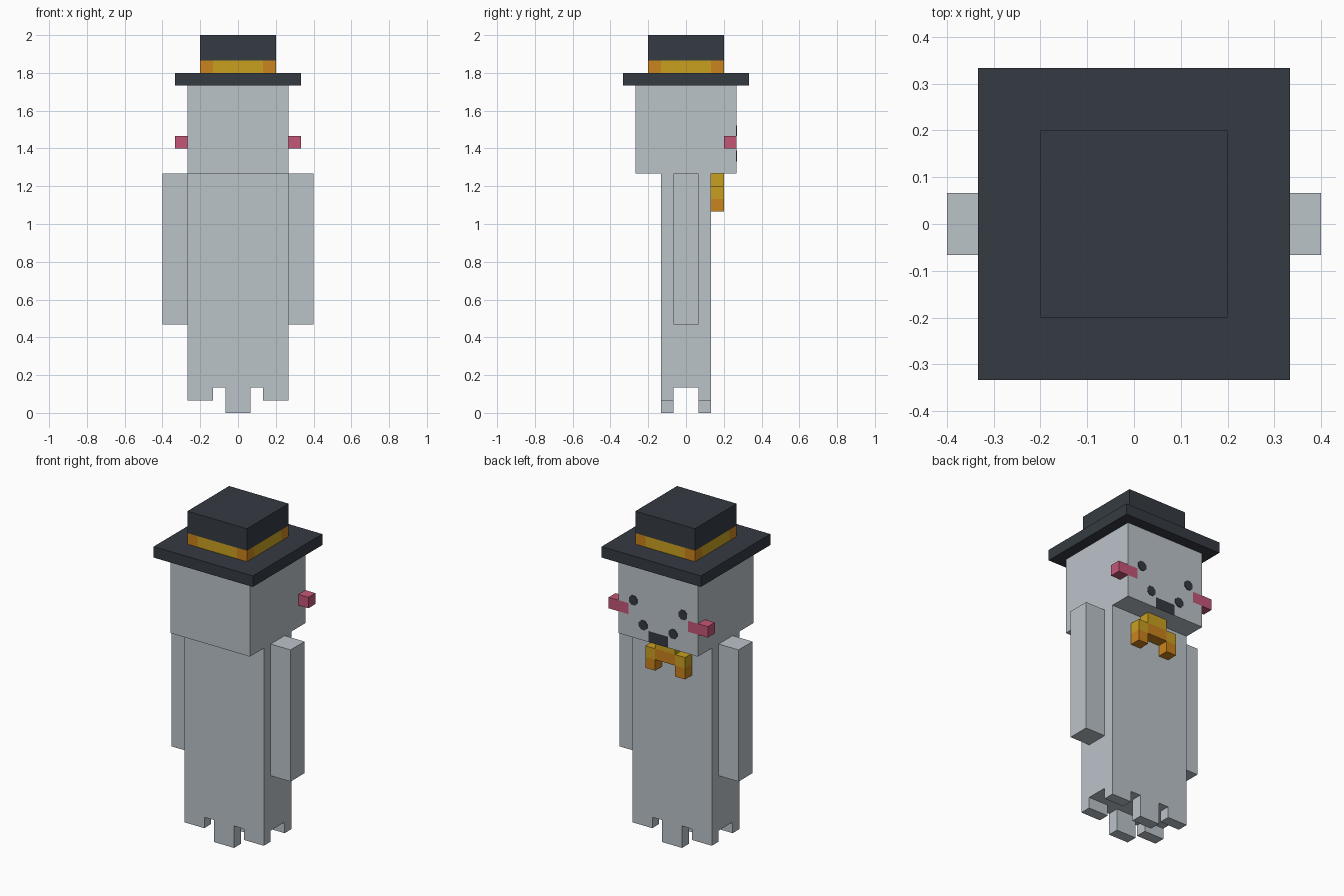
import bpy, bmesh, math
from itertools import product
from mathutils import Matrix, Vector

if "Cube" in bpy.data.objects:
    bpy.data.objects.remove(bpy.data.objects["Cube"])

U = 2 / 30  # one block of the grid


def material(name, hex_code):
    def linear(c):
        return c / 12.92 if c <= 0.04045 else ((c + 0.055) / 1.055) ** 2.4
    m = bpy.data.materials.new(name)
    m.diffuse_color = [linear(int(hex_code[i:i + 2], 16) / 255) for i in (0, 2, 4)] + [1]
    m.use_nodes = True
    m.node_tree.nodes["Principled BSDF"].inputs["Base Color"].default_value = m.diffuse_color
    return m


GREY, COAL, GOLD, ORANGE, PINK = (
    material("pale_grey", "BBC3C9"), material("coal", "353B42"), material("gold", "C9A020"),
    material("orange", "CA831E"), material("pink", "C45777"))


def finish(name, bm, mats):
    mesh = bpy.data.meshes.new(name)
    bm.to_mesh(mesh)
    bm.free()
    for m in mats:
        mesh.materials.append(m)
    obj = bpy.data.objects.new(name, mesh)
    bpy.context.collection.objects.link(obj)
    return obj


def blocks(name, boxes, mats, paint=lambda cell, side: 0):
    """Closed skin around a union of boxes (x0, x1, y0, y1, z0, z1) in grid blocks."""
    cells = set()
    for x0, x1, y0, y1, z0, z1 in boxes:
        cells |= set(product(range(x0, x1), range(y0, y1), range(z0, z1)))
    bm = bmesh.new()
    for cell in sorted(cells):
        for axis, sign in product(range(3), (-1, 1)):
            side = Vector([sign if i == axis else 0 for i in range(3)])
            if tuple(int(c + s) for c, s in zip(cell, side)) in cells:
                continue
            a = Vector([i == (axis + 1) % 3 for i in range(3)]) * 0.5
            b = side.cross(a)
            mid = Vector(cell) + Vector((0.5, 0.5, 0.5)) + side * 0.5
            quad = [mid - a - b, mid + a - b, mid + a + b, mid - a + b]
            face = bm.faces.new([bm.verts.new(p * U) for p in quad])
            face.material_index = paint(cell, tuple(int(s) for s in side))
    bmesh.ops.remove_doubles(bm, verts=bm.verts, dist=U * 0.01)
    bmesh.ops.dissolve_limit(bm, angle_limit=0.01, verts=bm.verts, edges=bm.edges,
                             delimit={'MATERIAL'})
    return finish(name, bm, mats)


# Body with a ragged fringe along its front and back hem
hem = [(x0, x1, y, y + 1, z, 2) for y in (-2, 1)
       for x0, x1, z in ((-4, -2, 1), (-1, 1, 0), (2, 4, 1))]
blocks("body", [(-4, 4, -2, 2, 2, 19)] + hem, [GREY])

# Arms and cheek knobs
for label, s in (("left", -1), ("right", 1)):
    x0, x1 = sorted((4 * s, 6 * s))
    blocks(label + "_arm", [(x0, x1, -1, 1, 7, 19)], [GREY])
    x0, x1 = sorted((4 * s, 5 * s))
    blocks(label + "_cheek", [(x0, x1, 3, 4, 21, 22)], [PINK])


# Head: mouth and cheek patches are faces on the +y side
def face_paint(cell, side):
    x, y, z = cell
    if side == (0, 1, 0):
        if x in (-1, 0) and z == 19:
            return 1
        if x in (-4, 3) and z == 21:
            return 2
    return 0


blocks("head", [(-4, 4, -4, 4, 19, 26)], [GREY, COAL, PINK], face_paint)

# Eyes and mouth corners: thin eight-sided coal buttons
for part, x, z in (("eye", 2.5, 22.4), ("mouth_corner", 1.5, 20.4)):
    for label, s in (("left", -1), ("right", 1)):
        bm = bmesh.new()
        place = (Matrix.Translation((s * x * U, 4 * U, z * U))
                 @ Matrix.Rotation(math.pi / 2, 4, 'X') @ Matrix.Rotation(math.pi / 8, 4, 'Z'))
        bmesh.ops.create_cone(bm, cap_ends=True, segments=8, radius1=0.46 * U,
                              radius2=0.46 * U, depth=0.008, matrix=place)
        finish(label + "_" + part, bm, [COAL])

# Bow tie: raised knot between two drooping ends, orange lower halves
blocks("bow_tie", [(-2, -1, 2, 3, 16, 18), (1, 2, 2, 3, 16, 18), (-1, 1, 2, 3, 17, 19)],
       [GOLD, ORANGE],
       lambda c, side: int(c[2] == (17 if c[0] in (-1, 0) else 16)))

# Hat: brim, band with orange corners, crown
blocks("hat_brim", [(-5, 5, -5, 5, 26, 27)], [COAL])
blocks("hat_band", [(-3, 3, -3, 3, 27, 28)], [GOLD, ORANGE],
       lambda c, side: int(c[0] in (-3, 2) and c[1] in (-3, 2)))
blocks("hat_crown", [(-3, 3, -3, 3, 28, 30)], [COAL])
